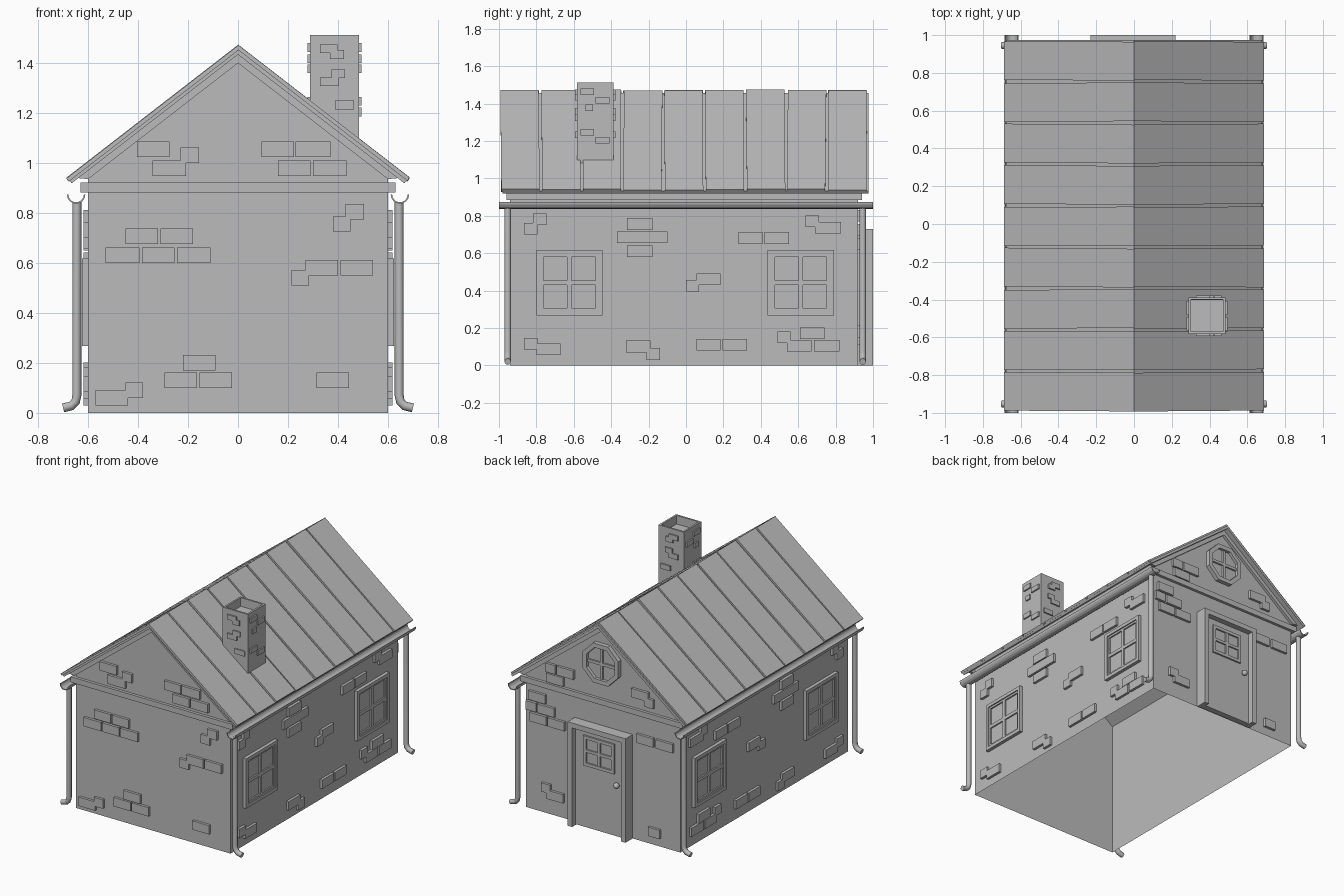
import bpy, bmesh, math, random
from mathutils import Vector, Matrix

random.seed(4)
if "Cube" in bpy.data.objects:
    bpy.data.objects.remove(bpy.data.objects["Cube"], do_unlink=True)

grey = bpy.data.materials.new("plain grey")
grey.use_nodes = True
grey.diffuse_color = (0.5, 0.5, 0.5, 1)
grey.node_tree.nodes["Principled BSDF"].inputs["Base Color"].default_value = grey.diffuse_color

HALF_W, FRONT, BACK = 0.6, -0.94, 0.92
RIDGE, SLOPE = 1.475, 0.774


def finish(name, bm):
    bmesh.ops.recalc_face_normals(bm, faces=bm.faces)
    mesh = bpy.data.meshes.new(name)
    bm.to_mesh(mesh)
    bm.free()
    mesh.materials.append(grey)
    obj = bpy.data.objects.new(name, mesh)
    bpy.context.collection.objects.link(obj)
    return obj


def add_box(bm, lo, hi):
    lo, hi = Vector(lo), Vector(hi)
    size = hi - lo
    m = Matrix.Translation((lo + hi) / 2) @ Matrix.Diagonal((*size, 1))
    return bmesh.ops.create_cube(bm, size=1, matrix=m)["verts"]


def add_prism(bm, profile, y0, y1):
    """Extrude an x-z profile along y."""
    a = [bm.verts.new((x, y0, z)) for x, z in profile]
    b = [bm.verts.new((x, y1, z)) for x, z in profile]
    bm.faces.new(a)
    bm.faces.new(b[::-1])
    for i in range(len(a)):
        j = (i + 1) % len(a)
        bm.faces.new((a[i], b[i], b[j], a[j]))
    return a + b


def wall_box(bm, side, a0, a1, z0, z1, d0, d1, planes=None):
    """Box on a wall: a runs along the wall, d is distance out from it."""
    p = (planes or {"left": HALF_W, "right": -HALF_W, "front": FRONT, "back": BACK})[side]
    s = 1 if side in ("left", "back") else -1
    n0, n1 = sorted((p + s * d0, p + s * d1))
    if side in ("left", "right"):
        add_box(bm, (n0, a0, z0), (n1, a1, z1))
    else:
        add_box(bm, (a0, n0, z0), (a1, n1, z1))


def frame(bm, side, a0, a1, z0, z1, t, d0, d1, sill=True):
    wall_box(bm, side, a0, a0 + t, z0, z1, d0, d1)
    wall_box(bm, side, a1 - t, a1, z0, z1, d0, d1)
    wall_box(bm, side, a0 + t, a1 - t, z1 - t, z1, d0, d1)
    if sill:
        wall_box(bm, side, a0 + t, a1 - t, z0, z0 + t, d0, d1)


def cross(bm, side, a0, a1, z0, z1, t, d0, d1):
    a, z = (a0 + a1) / 2, (z0 + z1) / 2
    wall_box(bm, side, a - t, a + t, z0, z1, d0, d1)
    wall_box(bm, side, a0, a1, z - t, z + t, d0, d1)


# Wall shell, open below and above, with window openings
WINDOWS = ((-0.80, -0.447), (0.437, 0.79))
WIN_Z = (0.268, 0.618)
under = lambda x: RIDGE - 0.04 - SLOPE * abs(x)
bm = bmesh.new()
add_prism(bm, [(-HALF_W, 0), (HALF_W, 0), (HALF_W, under(HALF_W)), (0, under(0)),
               (-HALF_W, under(HALF_W))], FRONT, BACK)
bm.normal_update()
bmesh.ops.delete(bm, geom=[f for f in bm.faces if abs(f.normal.z) > 0.1], context="FACES_ONLY")
cuts = [((0, a, 0), (0, 1, 0)) for w in WINDOWS for a in (w[0] + 0.02, w[1] - 0.02)]
cuts += [((0, 0, z), (0, 0, 1)) for z in (WIN_Z[0] + 0.02, WIN_Z[1] - 0.02)]
for co, no in cuts:
    bmesh.ops.bisect_plane(bm, geom=bm.verts[:] + bm.edges[:] + bm.faces[:], plane_co=co, plane_no=no)
holes = []
for f in bm.faces:
    c = f.calc_center_median()
    if abs(c.x) > 0.59 and WIN_Z[0] < c.z < WIN_Z[1] and any(a < c.y < b for a, b in WINDOWS):
        holes.append(f)
bmesh.ops.delete(bm, geom=holes, context="FACES_ONLY")
finish("walls", bm)

# Side windows
for side in ("left", "right"):
    for i, (a0, a1) in enumerate(WINDOWS):
        bm = bmesh.new()
        frame(bm, side, a0, a1, *WIN_Z, 0.024, 0, 0.024)
        inner = (a0 + 0.024, a1 - 0.024, WIN_Z[0] + 0.024, WIN_Z[1] - 0.024)
        frame(bm, side, *inner, 0.014, 0, 0.016)
        cross(bm, side, *inner, 0.012, 0, 0.016)
        wall_box(bm, side, *inner, 0, 0.006)
        finish(f"{side}_window_{i + 1}", bm)

# Raised bricks: start along wall, bottom height, width
H = 0.062
SIDE_BRICKS = [(-.817, .75, .07), (-.865, .70, .07), (-.315, .725, .135), (-.37, .655, .135),
               (-.235, .655, .135), (-.315, .58, .135), (.64, .74, .07), (.69, .705, .14),
               (.28, .65, .13), (.42, .65, .13), (.055, .43, .13), (0, .395, .07),
               (-.865, .085, .07), (-.80, .055, .13), (-.32, .07, .13), (-.21, .03, .07),
               (.055, .08, .13), (.195, .08, .13), (.61, .14, .13), (.49, .12, .07),
               (.54, .075, .13), (.685, .075, .135)]
bricks = {
    "left": SIDE_BRICKS, "right": SIDE_BRICKS,
    "front": [(-.405, 1.025, .13), (-.343, .948, .135), (-.23, 1, .074), (.095, 1.025, .13),
              (.23, 1.025, .14), (.16, .948, .13), (.3, .948, .135), (.43, .775, .075),
              (.38, .725, .07), (-.45, .675, .13), (-.31, .675, .13), (-.53, .6, .135),
              (-.385, .6, .13), (-.245, .6, .135), (.27, .55, .13), (.215, .51, .07),
              (.41, .55, .13), (-.22, .17, .13), (-.295, .1, .13), (-.155, .1, .13),
              (.315, .1, .13), (-.57, .03, .13), (-.45, .06, .07)],
    "back": [(.44, .77, .13), (.37, .695, .13), (.51, .695, .08), (.43, .62, .13),
             (.29, .62, .13), (-.4, .69, .13), (-.55, .69, .13), (.3, .11, .13),
             (.4, .15, .07), (-.45, .06, .09), (.22, 1, .13), (.36, 1, .08),
             (.3, .93, .13), (-.36, 1, .13), (-.4, .96, .07)],
}
for side, rows in bricks.items():
    bm = bmesh.new()
    for a, z, w in rows:
        wall_box(bm, side, a, a + w, z, z + H, 0, 0.018)
    finish(f"{side}_bricks", bm)

# Trim band round the wall top and boards under the gable edges
bm = bmesh.new()
for side in ("front", "back"):
    wall_box(bm, side, -0.63, 0.63, 0.883, 0.922, 0, 0.02)
for side in ("left", "right"):
    wall_box(bm, side, FRONT, BACK, 0.883, 0.922, 0, 0.03)
finish("wall_top_trim", bm)
bm = bmesh.new()
for y0, y1 in ((FRONT - 0.02, FRONT), (BACK, BACK + 0.02)):
    for s in (1, -1):
        add_prism(bm, [(0, under(0)), (s * .64, under(.64)), (s * .6, under(.6) - .035),
                       (0, under(0) - .035)], y0, y1)
finish("gable_boards", bm)

# Roof deck and uneven metal sheets over it
NX, NZ = 0.61, 0.79


def slope_profile(s, top, thick, end):
    """Sloped slab with a square-cut eave, top measured down from the ridge."""
    e = RIDGE - top - SLOPE * end
    return [(0, RIDGE - top), (s * end, e), (s * (end - NX * thick), e - NZ * thick),
            (0, RIDGE - top - thick / NZ)]


for s, label in ((1, "left"), (-1, "right")):
    bm = bmesh.new()
    add_prism(bm, slope_profile(s, 0.018, 0.018, 0.677), -0.98, 0.975)
    finish(f"{label}_roof_deck", bm)
    bm = bmesh.new()
    pitch = 1.97 / 9
    for i in range(9):
        y0 = -0.99 + i * pitch
        verts = add_prism(bm, slope_profile(s, random.uniform(0, .006), 0.016, 0.687),
                          y0, y0 + pitch - 0.014)
        skew = random.uniform(-0.007, 0.007)
        for v in verts:
            v.co.y += skew * (0.5 - abs(v.co.x) / 0.687)
    finish(f"{label}_roof_sheets", bm)

# Half-round gutters and downspouts
for s, label in ((1, "left"), (-1, "right")):
    arc = [math.pi * (1 + i / 8) for i in range(9)]
    ring = [(s * 0.648 + r * math.cos(t), 0.874 + r * math.sin(t))
            for r, ts in ((0.037, arc), (0.031, arc[::-1])) for t in ts]
    bm = bmesh.new()
    add_prism(bm, ring, -1, 1)
    finish(f"{label}_gutter", bm)
    for y, end in ((-0.953, "front"), (0.945, "back")):
        curve = bpy.data.curves.new(f"{label}_{end}_downspout", "CURVE")
        curve.dimensions = "3D"
        curve.bevel_depth = 0.018
        curve.bevel_resolution = 2
        curve.use_fill_caps = True
        path = [(.645, .845), (.645, .07), (.65, .045), (.667, .028), (.70, .02)]
        spline = curve.splines.new("POLY")
        spline.points.add(len(path) - 1)
        for p, (x, z) in zip(spline.points, path):
            p.co = (s * x, y, z, 1)
        curve.materials.append(grey)
        obj = bpy.data.objects.new(curve.name, curve)
        bpy.context.collection.objects.link(obj)

# Chimney with a hollow top
CH = {"left": 0.485, "right": 0.289, "front": -0.583, "back": -0.388}
bm = bmesh.new()
add_box(bm, (CH["right"], CH["front"], 1.05), (CH["left"], CH["back"], 1.512))
bm.normal_update()
top = [f for f in bm.faces if f.normal.z > 0.9]
bmesh.ops.inset_individual(bm, faces=top, thickness=0.018)
bmesh.ops.inset_individual(bm, faces=top, thickness=0.001, depth=-0.06)
finish("chimney", bm)
bm = bmesh.new()
for side in CH:
    start = CH["front"] if side in ("left", "right") else CH["right"]
    rows = [(.02, 1.445, .07), (.1, 1.4, .075), (.045, 1.36, .04), (.02, 1.23, .07), (.1, 1.187, .075)]
    if side in ("front", "back"):
        rows = [(.04, 1.44, .07), (.08, 1.417, .055), (.085, 1.34, .055), (.04, 1.308, .075), (.1, 1.215, .075)]
    for a, z, w in rows:
        wall_box(bm, side, start + a, start + a + w, z, z + 0.035, 0, 0.01, CH)
finish("chimney_bricks", bm)

# Back door with deep frame, four-pane window and knob
bm = bmesh.new()
frame(bm, "back", -0.23, 0.22, 0, 0.73, 0.035, 0, 0.08, sill=False)
finish("door_frame", bm)
bm = bmesh.new()
wall_box(bm, "back", -0.195, 0.185, 0.005, 0.695, 0, 0.04)
finish("door", bm)
bm = bmesh.new()
pane = (-0.12, 0.12, 0.44, 0.65)
frame(bm, "back", *pane, 0.022, 0.04, 0.052)
cross(bm, "back", *pane, 0.01, 0.04, 0.05)
finish("door_window", bm)
bm = bmesh.new()
bmesh.ops.create_uvsphere(bm, u_segments=12, v_segments=8, radius=0.02,
                          matrix=Matrix.Translation((-0.145, BACK + 0.06, 0.37)))
for f in bm.faces:
    f.smooth = True
finish("door_knob", bm)

# Octagonal gable window
bm = bmesh.new()
place = Matrix.Translation((0, BACK + 0.015, 1.17)) @ Matrix.Rotation(math.pi / 2, 4, "X")
bmesh.ops.create_cone(bm, segments=8, radius1=0.15, radius2=0.15, depth=0.03, cap_ends=True,
                      matrix=place @ Matrix.Rotation(math.pi / 8, 4, "Z"))
bm.normal_update()
face = [f for f in bm.faces if f.normal.y > 0.9]
bmesh.ops.inset_individual(bm, faces=face, thickness=0.032)
bmesh.ops.inset_individual(bm, faces=face, thickness=0.001, depth=-0.02)
cross(bm, "back", -0.105, 0.105, 1.065, 1.275, 0.01, 0.008, 0.022)
finish("gable_window", bm)
